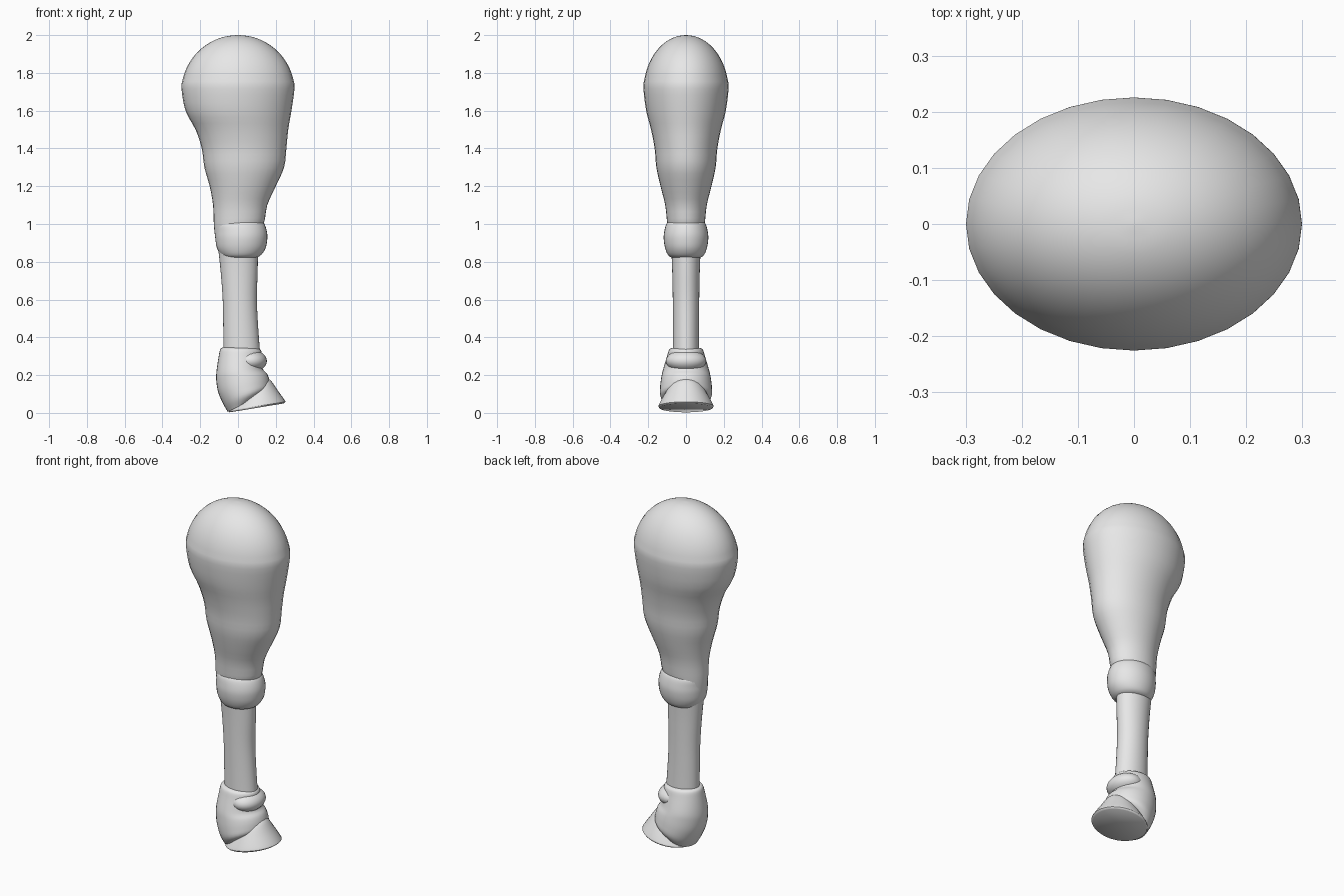
import bpy, bmesh, math

cube = bpy.data.objects.get("Cube")
if cube:
    bpy.data.objects.remove(cube)

grey = bpy.data.materials.new("light grey")
grey.use_nodes = True
colour = (0.8, 0.8, 0.8, 1)
grey.diffuse_color = colour
grey.node_tree.nodes["Principled BSDF"].inputs["Base Color"].default_value = colour


def spline(rings, steps):
    """Smooth curve through the given rings."""
    out = []
    last = len(rings) - 1
    for i in range(last):
        p = [rings[min(max(i + k, 0), last)] for k in (-1, 0, 1, 2)]
        for s in range(steps):
            t = s / steps
            out.append([b + 0.5 * t * (c - a + t * (2 * a - 5 * b + 4 * c - d
                        + t * (3 * (b - c) + d - a))) for a, b, c, d in zip(*p)])
    return out + [rings[-1]]


def loft(name, rings, steps=4, sides=32):
    """Skin over ellipses: back x, back z, front x, front z, half width."""
    bm = bmesh.new()
    loops = []
    for x0, z0, x1, z1, w in spline(rings, steps):
        loop = []
        for k in range(sides):
            a = math.tau * k / sides
            f = 0.5 + 0.5 * math.cos(a)
            loop.append(bm.verts.new((x0 + (x1 - x0) * f, w * math.sin(a), z0 + (z1 - z0) * f)))
        loops.append(loop)
    for low, high in zip(loops, loops[1:]):
        for k in range(sides):
            n = (k + 1) % sides
            bm.faces.new((low[k], low[n], high[n], high[k]))
    bm.faces.new(loops[0])
    bm.faces.new(loops[-1])
    bmesh.ops.recalc_face_normals(bm, faces=bm.faces)
    mesh = bpy.data.meshes.new(name)
    bm.to_mesh(mesh)
    bm.free()
    mesh.materials.append(grey)
    obj = bpy.data.objects.new(name, mesh)
    bpy.context.collection.objects.link(obj)
    bpy.ops.object.select_all(action="DESELECT")
    obj.select_set(True)
    bpy.context.view_layer.objects.active = obj
    bpy.ops.object.shade_smooth_by_angle(angle=math.radians(45))
    return obj


def level(rows):
    return [(x0, z, x1, z, w) for z, x0, x1, w in rows]


# Upper leg: domed shoulder running down into the forearm
dome = []
for k in range(10):
    a = math.radians(1 + 9.5 * k)
    r = math.sin(a)
    dome.append((1.7 + 0.3 * math.cos(a), -0.3 * r, 0.3 * r, 0.226 * r))
forearm = [
    (1.60, -0.278, 0.283, 0.211), (1.50, -0.225, 0.266, 0.185),
    (1.40, -0.192, 0.256, 0.166), (1.30, -0.178, 0.244, 0.157),
    (1.20, -0.150, 0.200, 0.135), (1.10, -0.132, 0.155, 0.110),
    (1.00, -0.128, 0.136, 0.099), (0.93, -0.121, 0.09, 0.085),
    (0.87, -0.111, 0.08, 0.08), (0.84, -0.09, 0.06, 0.06)]
loft("upper_leg", level(dome + forearm), 3)

# Knee
loft("knee", level([
    (1.02, -0.09, 0.12, 0.085), (1.00, -0.118, 0.14, 0.104),
    (0.96, -0.119, 0.153, 0.115), (0.92, -0.118, 0.155, 0.118),
    (0.87, -0.11, 0.145, 0.11), (0.83, -0.085, 0.115, 0.09),
    (0.815, -0.05, 0.07, 0.05)]))

# Shin
loft("shin", level([
    (0.87, -0.105, 0.106, 0.078), (0.75, -0.092, 0.104, 0.073),
    (0.60, -0.081, 0.1, 0.07), (0.45, -0.078, 0.107, 0.069),
    (0.28, -0.076, 0.12, 0.07)]))

# Ankle and heel, wrapping the back of the hoof
loft("heel", [
    (-0.075, 0.347, 0.11, 0.34, 0.075), (-0.093, 0.338, 0.123, 0.328, 0.09),
    (-0.102, 0.30, 0.126, 0.29, 0.102), (-0.114, 0.22, 0.13, 0.235, 0.122),
    (-0.115, 0.17, 0.155, 0.205, 0.131), (-0.105, 0.11, 0.168, 0.165, 0.137),
    (-0.08, 0.05, 0.163, 0.13, 0.136), (-0.054, 0.005, 0.11, 0.09, 0.11)])

# Rounded bulge at the front of the ankle
bulge = []
for k in range(9):
    a = math.radians(2 + 22 * k)
    z, r = 0.275 + 0.06 * math.cos(a), math.sin(a)
    bulge.append((z, 0.065 - 0.088 * r, 0.065 + 0.088 * r, 0.107 * r))
loft("ankle_bulge", level(bulge), 2)

# Hoof with a tilted flat sole
loft("hoof", [
    (0.05, 0.115, 0.155, 0.18, 0.06), (0.02, 0.10, 0.175, 0.17, 0.088),
    (-0.015, 0.055, 0.212, 0.117, 0.12), (-0.045, 0.018, 0.248, 0.066, 0.144),
    (-0.05, 0.008, 0.25, 0.057, 0.145), (-0.044, 0.003, 0.242, 0.05, 0.14)])
